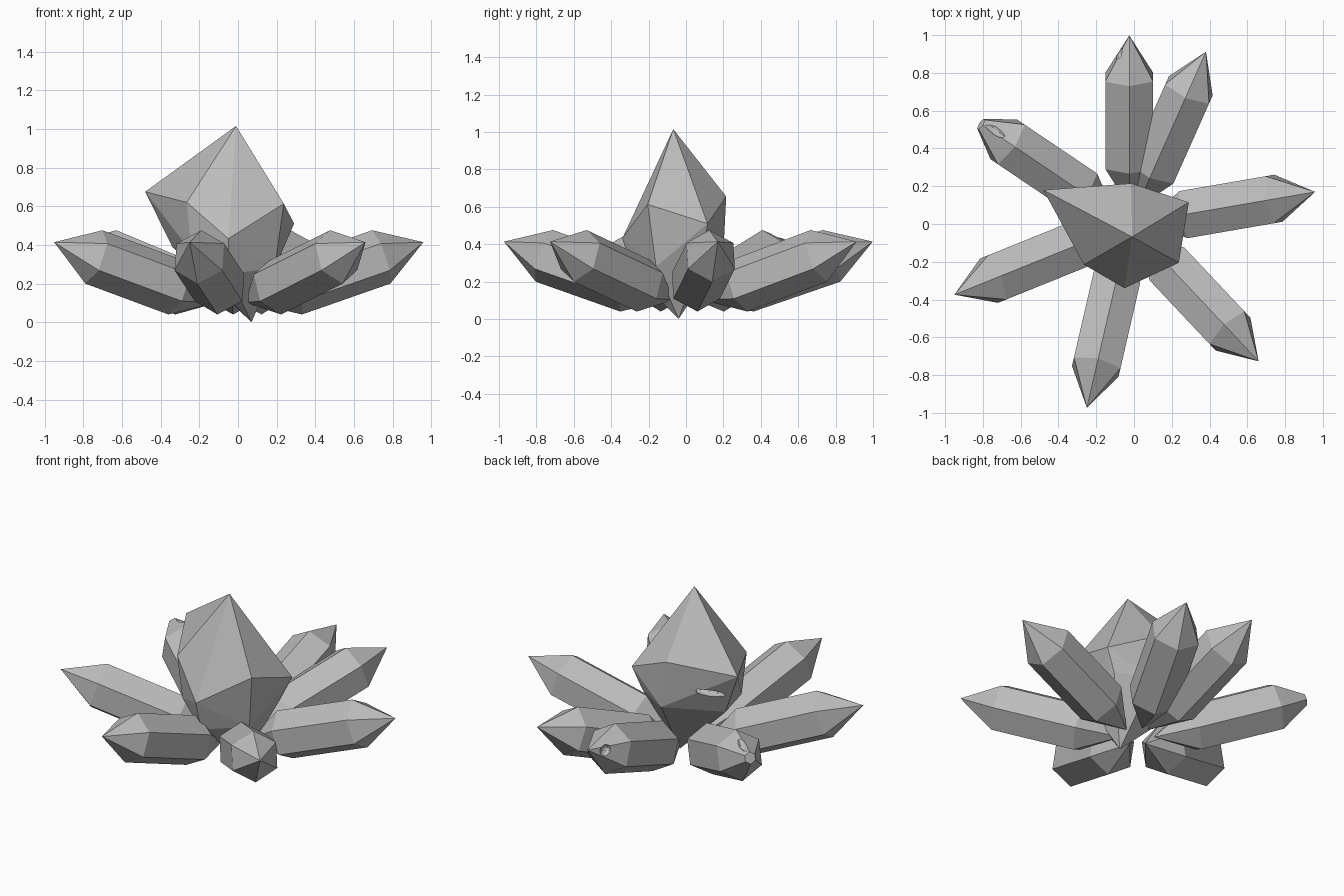
import bpy, bmesh
from math import cos, sin, pi, radians
from mathutils import Matrix, Vector

cube = bpy.data.objects.get("Cube")
if cube:
    bpy.data.objects.remove(cube, do_unlink=True)

# One flat stone grey
grey = bpy.data.materials.new("crystal_grey")
grey.use_nodes = True
grey.diffuse_color = (0.5, 0.5, 0.5, 1)
for node in grey.node_tree.nodes:
    if node.type == "BSDF_PRINCIPLED":
        node.inputs["Base Color"].default_value = grey.diffuse_color


def add_object(name, bm):
    bmesh.ops.recalc_face_normals(bm, faces=bm.faces)
    mesh = bpy.data.meshes.new(name)
    bm.to_mesh(mesh)
    bm.free()
    mesh.materials.append(grey)
    obj = bpy.data.objects.new(name, mesh)
    bpy.context.collection.objects.link(obj)
    return obj


def hull(name, points):
    bm = bmesh.new()
    for p in points:
        bm.verts.new(p)
    out = bmesh.ops.convex_hull(bm, input=bm.verts)
    unused = {g for g in out["geom_interior"] if isinstance(g, bmesh.types.BMVert)}
    bmesh.ops.delete(bm, geom=list(unused), context="VERTS")
    bmesh.ops.dissolve_limit(bm, angle_limit=radians(1), verts=bm.verts, edges=bm.edges)
    return add_object(name, bm)


def chip(obj, centre, size, turn):
    """Gouge a small rounded hollow out of a crystal."""
    bm = bmesh.new()
    place = Matrix.Translation(centre) @ Matrix.Rotation(radians(turn), 4, "Z") @ Matrix.Diagonal((*size, 1))
    bmesh.ops.create_icosphere(bm, subdivisions=2, radius=1, matrix=place)
    cutter = add_object("chip_cutter", bm)
    cutter.hide_render = True
    mod = obj.modifiers.new("chip", "BOOLEAN")
    mod.operation, mod.solver, mod.object = "DIFFERENCE", "EXACT", cutter
    graph = bpy.context.evaluated_depsgraph_get()
    cut = bpy.data.meshes.new_from_object(obj.evaluated_get(graph))
    obj.modifiers.clear()
    obj.data = cut
    bpy.data.objects.remove(cutter, do_unlink=True)


# Outer crystals: six-sided prisms pointed at both ends, tilted upwards
SIDE, START, LENGTH, POINT, TILT = 0.146, 0.332, 0.49, 0.234, radians(19)


def outer_crystal(name, angle, broken=False):
    # x runs along the axis, with a ridge on top
    points = [(START - POINT, 0, 0)]
    rings = [(START, SIDE), (START + LENGTH, SIDE)]
    if broken:
        rings.append((START + LENGTH + POINT * 0.76, SIDE * 0.24))
    else:
        points.append((START + LENGTH + POINT, 0, 0))
    for x, r in rings:
        points += [(x, r * sin(k * pi / 3), r * cos(k * pi / 3)) for k in range(6)]
    place = (Matrix.Translation((-0.025, 0, 0.07)) @ Matrix.Rotation(radians(angle), 4, "Z")
             @ Matrix.Rotation(-TILT, 4, "Y"))
    return hull(name, [place @ Vector(p) for p in points])


outer_crystal("right_crystal", 9.8)
outer_crystal("back_slanted_crystal", 66)
back = outer_crystal("back_crystal", 90)
chipped = outer_crystal("chipped_crystal", 146, broken=True)
outer_crystal("left_crystal", -158)
outer_crystal("front_crystal", -103)
outer_crystal("front_slanted_crystal", -46.7)

# Central crystal: steep irregular point, wide shoulder, tapering root
shoulder = [(-0.48, 0.18, 0.675), (-0.015, 0.215, 0.655), (0.29, 0.115, 0.51),
            (0.237, -0.205, 0.613), (-0.05, -0.34, 0.432), (-0.265, -0.215, 0.62)]
root = [(-0.34, 0.1, 0.39), (0.03, 0.2, 0.36), (0.23, 0.1, 0.38),
        (0.19, -0.16, 0.28), (-0.05, -0.29, 0.25), (-0.24, -0.2, 0.36)]
centre = hull("central_crystal", [(-0.01, -0.068, 1.015), (0.07, -0.04, 0)] + shoulder + root)

# Worn chips
chip(chipped, (-0.75, 0.51, 0.47), (0.09, 0.035, 0.05), 145)
chip(back, (-0.085, 0.91, 0.39), (0.03, 0.05, 0.035), 20)
chip(centre, (-0.28, 0.165, 0.52), (0.1, 0.04, 0.025), 5)
